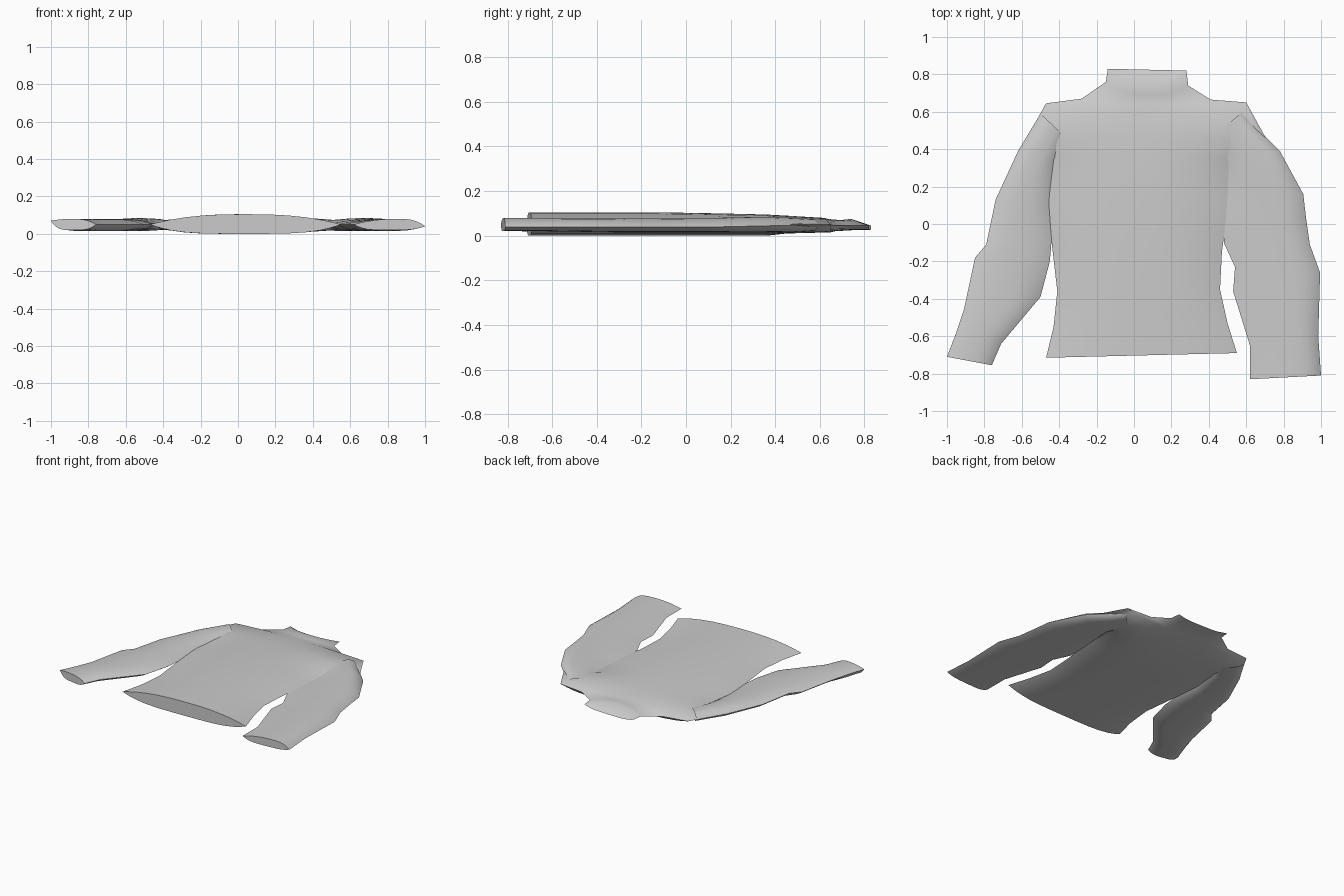
import bpy
import bmesh
import math

cube = bpy.data.objects.get("Cube")
if cube:
    bpy.data.objects.remove(cube)

STEPS = 14  # strips across each cloth panel


def make_material(name, value):
    mat = bpy.data.materials.new(name)
    mat.use_nodes = True
    colour = (value, value, value, 1)
    mat.diffuse_color = colour
    mat.node_tree.nodes["Principled BSDF"].inputs["Base Color"].default_value = colour
    return mat


knit = make_material("grey knit", 0.6)


def section_rims(bm, section, ridge):
    """Upper and lower rows of one flattened tube section, sharing end points."""
    (ax, ay), (bx, by), (edge_a, edge_b), (low, high), slant = section
    upper, lower = [], []
    for i in range(STEPS + 1):
        t = (1 - math.cos(math.pi * i / STEPS)) / 2
        x, y = ax + (bx - ax) * t, ay + (by - ay) * t
        edge = edge_a + (edge_b - edge_a) * t
        # distance from the ridge, measured to the nearer side
        d = (ridge - t) / ridge if t < ridge else (t - ridge) / (1 - ridge)
        top = 1 - min(d, 1) ** 2.6
        under = 1 - abs(2 * t - 1) ** 4
        vert = bm.verts.new((x, y - slant * top, edge + (high - edge) * top))
        upper.append(vert)
        if i in (0, STEPS):
            lower.append(vert)
        else:
            lower.append(bm.verts.new((x, y, edge + (low - edge) * under)))
    return upper, lower


def add_strip(bm, row_a, row_b):
    for i in range(STEPS):
        corners = [row_a[i], row_a[i + 1], row_b[i + 1], row_b[i]]
        bm.faces.new(list(dict.fromkeys(corners)))


def loft_cloth(name, sections, ridge=0.5, closed_top=True):
    """Flattened tube running through the sections, closed across its openings."""
    bm = bmesh.new()
    rims = [section_rims(bm, s, ridge) for s in sections]
    for (up_a, low_a), (up_b, low_b) in zip(rims, rims[1:]):
        add_strip(bm, up_a, up_b)
        add_strip(bm, low_a, low_b)
    add_strip(bm, *rims[0])
    if closed_top:
        add_strip(bm, *rims[-1])
    bmesh.ops.recalc_face_normals(bm, faces=bm.faces)
    mesh = bpy.data.meshes.new(name)
    bm.to_mesh(mesh)
    bm.free()
    mesh.materials.append(knit)
    obj = bpy.data.objects.new(name, mesh)
    bpy.context.collection.objects.link(obj)
    bpy.ops.object.select_all(action="DESELECT")
    obj.select_set(True)
    bpy.context.view_layer.objects.active = obj
    bpy.ops.object.shade_smooth_by_angle(angle=math.radians(55))
    return obj


# Body from hem to collar: right side, left side, edge heights, low/high, slant
body = [
    ((-.47, -.715), (.55, -.69), (.05, .05), (0, .105), 0),
    ((-.43, -.55), (.5, -.53), (.05, .05), (0, .105), 0),
    ((-.41, -.36), (.46, -.35), (.05, .05), (0, .105), 0),
    ((-.44, -.1), (.47, -.15), (.05, .05), (0, .105), 0),
    ((-.47, .15), (.51, .15), (.05, .05), (0, .1), 0),
    ((-.46, .36), (.52, .36), (.05, .05), (0, .095), 0),
    ((-.58, .45), (.71, .45), (.05, .05), (.01, .09), 0),
    ((-.47, .645), (.6, .65), (.05, .05), (.015, .08), .03),
    ((-.28, .67), (.41, .665), (.045, .045), (.02, .075), .03),
    ((-.15, .76), (.29, .74), (.045, .045), (.025, .07), .06),
    ((-.14, .83), (.28, .82), (.045, .045), (.025, .075), .085),
]
loft_cloth("body_and_collar", body)

# Right sleeve from cuff to shoulder: outer side, inner side
right_sleeve = [
    ((-1, -.71), (-.76, -.755), (.07, .05), (.02, .08), 0),
    ((-.95, -.58), (-.71, -.64), (.065, .05), (.015, .08), 0),
    ((-.91, -.46), (-.5, -.39), (.06, .05), (.015, .08), 0),
    ((-.85, -.18), (-.45, -.2), (.06, .05), (.015, .08), 0),
    ((-.79, -.11), (-.44, -.08), (.06, .05), (.015, .08), 0),
    ((-.74, .13), (-.45, .1), (.055, .05), (.015, .08), 0),
    ((-.62, .39), (-.42, .34), (.05, .05), (.015, .085), 0),
    ((-.5, .59), (-.36, .46), (.05, .05), (.02, .08), 0),
]
loft_cloth("right_sleeve", right_sleeve, ridge=0.45, closed_top=False)

# Left sleeve, with its ridge close to the outer side
left_sleeve = [
    ((1, -.81), (.62, -.83), (.04, .05), (.02, .08), 0),
    ((.985, -.6), (.62, -.65), (.04, .05), (.02, .08), 0),
    ((.995, -.26), (.53, -.36), (.04, .05), (.015, .08), 0),
    ((.94, -.11), (.54, -.23), (.04, .05), (.015, .08), 0),
    ((.92, .03), (.48, -.1), (.04, .05), (.015, .08), 0),
    ((.905, .16), (.49, .1), (.04, .05), (.015, .08), 0),
    ((.78, .39), (.5, .32), (.045, .05), (.015, .085), 0),
    ((.66, .51), (.46, .42), (.045, .05), (.015, .08), 0),
    ((.58, .6), (.44, .48), (.05, .05), (.02, .075), 0),
]
loft_cloth("left_sleeve", left_sleeve, ridge=0.35, closed_top=False)
